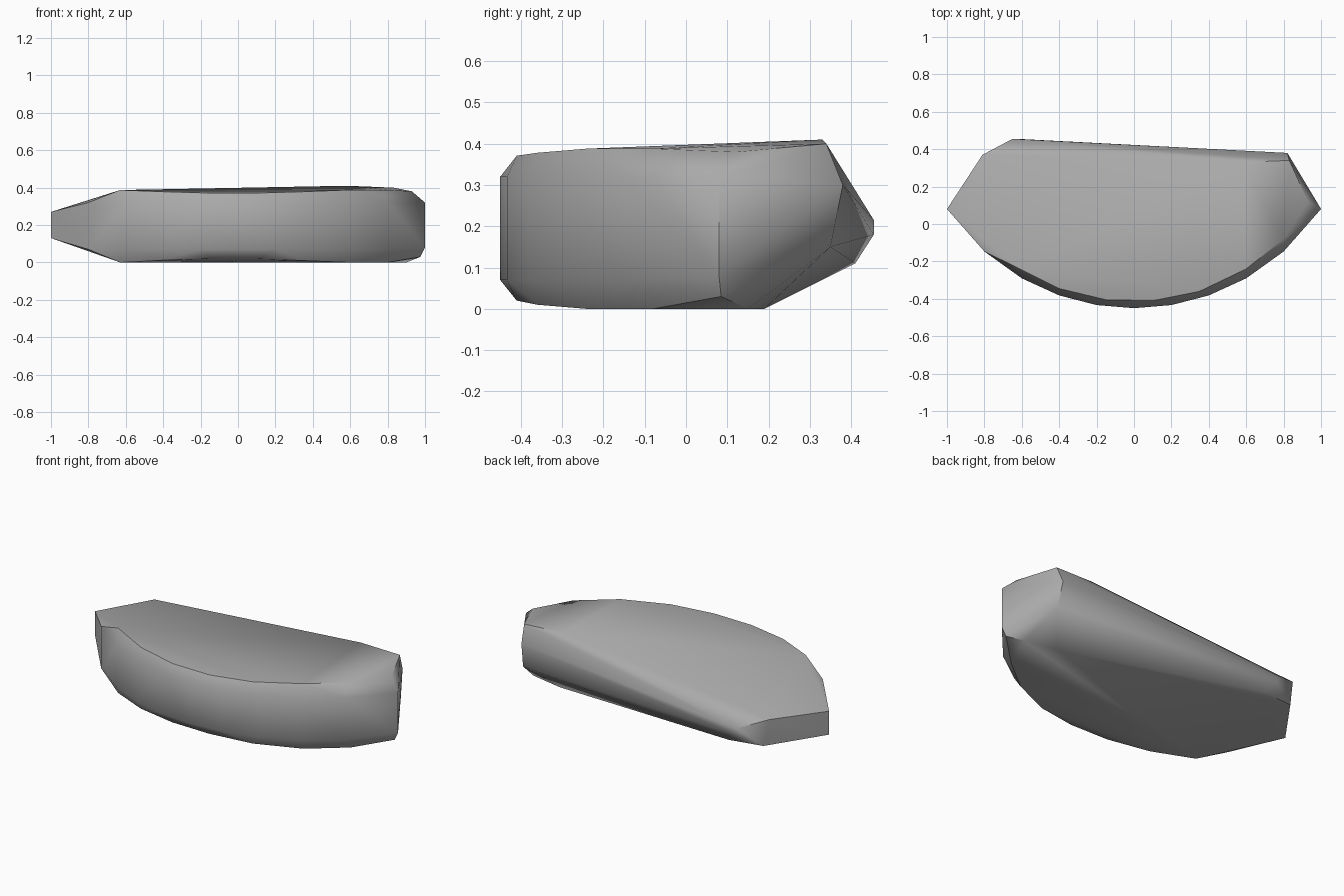
import bpy, bmesh, math

cube = bpy.data.objects.get("Cube")
if cube:
    bpy.data.objects.remove(cube)


def arc(x, radius=1.208, centre=0.758):
    """Depth of the rounded front edge at x."""
    return centre - math.sqrt(radius ** 2 - x ** 2)


# Curved front wall
points = []
for i in range(-4, 5):
    x = i * 0.2
    points += [(x, arc(x), 0.32), (x, arc(x), 0.07)]

# Inset rims above and below the wall
for x, y, top, bottom in [(-0.63, -0.23, 0.387, 0), (-0.4, -0.345, 0.378, 0.012),
                          (-0.15, -0.405, 0.371, 0.02), (0.1, -0.41, 0.371, 0.02),
                          (0.35, -0.36, 0.378, 0.01), (0.6, -0.24, 0.388, 0),
                          (0.8, -0.08, 0.388, 0)]:
    points += [(x, y, top), (x, y, bottom)]

# Thin left tip and low back left corner
points += [(-1, 0.08, 0.13), (-1, 0.08, 0.27), (-0.81, 0.37, 0.28),
           (-0.78, 0.385, 0.12), (-0.65, 0.455, 0.215), (-0.62, 0.455, 0.18),
           (-0.57, 0.41, 0.11)]

# Tall right tip and back right facet
points += [(1, 0.08, 0.32), (1, 0.08, 0.08), (0.975, 0.085, 0.03), (0.93, 0.12, 0.38),
           (0.83, 0.34, 0.4), (0.58, 0.33, 0.41), (0.82, 0.38, 0.3),
           (0.83, 0.35, 0.15), (0.9, 0.15, 0), (0.7, 0.19, 0)]

bm = bmesh.new()
for p in points:
    bm.verts.new(p)
hull = bmesh.ops.convex_hull(bm, input=bm.verts[:])
loose = [v for v in bm.verts if not v.link_faces]
bmesh.ops.delete(bm, geom=loose, context='VERTS')
bmesh.ops.dissolve_limit(bm, angle_limit=math.radians(1), verts=bm.verts[:], edges=bm.edges[:])
bmesh.ops.recalc_face_normals(bm, faces=bm.faces[:])
mesh = bpy.data.meshes.new("stone_slab")
bm.to_mesh(mesh)
bm.free()

stone = bpy.data.objects.new("stone_slab", mesh)
bpy.context.collection.objects.link(stone)

# Plain stone colour
grey = bpy.data.materials.new("stone_grey")
grey.use_nodes = True
colour = (0.4, 0.4, 0.4, 1)
grey.diffuse_color = colour
grey.node_tree.nodes["Principled BSDF"].inputs["Base Color"].default_value = colour
mesh.materials.append(grey)

bpy.ops.object.select_all(action='DESELECT')
stone.select_set(True)
bpy.context.view_layer.objects.active = stone
bpy.ops.object.shade_smooth_by_angle(angle=math.radians(40))
